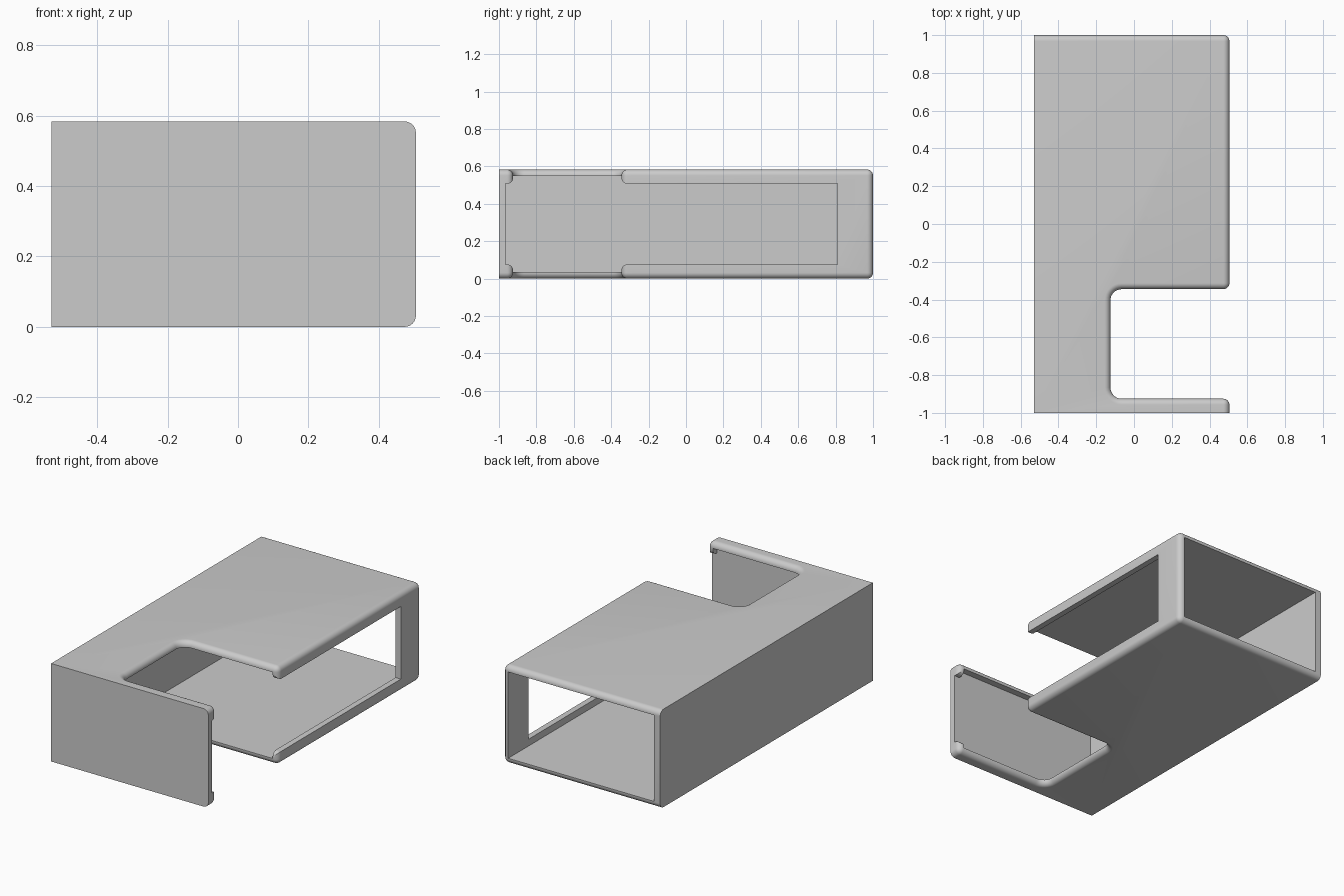
import bpy
import bmesh
from math import cos, sin, radians

cube = bpy.data.objects.get("Cube")
if cube:
    bpy.data.objects.remove(cube, do_unlink=True)

# Overall sizes
LEFT, RIGHT, FRONT, BACK, HEIGHT = -0.53, 0.505, -1.0, 1.0, 0.583
NOTCH_X, NOTCH_Y0, NOTCH_Y1 = -0.125, -0.925, -0.345
WALL, FILLET = 0.035, 0.032

grey = bpy.data.materials.new("light grey")
grey.use_nodes = True
grey.diffuse_color = (0.6, 0.6, 0.6, 1)
grey.node_tree.nodes["Principled BSDF"].inputs["Base Color"].default_value = (0.6, 0.6, 0.6, 1)


def arc(cx, cy, r, start, end, steps=8):
    angles = [radians(start + (end - start) * i / steps) for i in range(steps + 1)]
    return [(cx + r * cos(a), cy + r * sin(a)) for a in angles]


def prism(name, points, direction, bevel_rule=None):
    """Extrude a closed loop of 3D points, optionally rounding chosen edges."""
    bm = bmesh.new()
    face = bm.faces.new([bm.verts.new(p) for p in points])
    result = bmesh.ops.extrude_face_region(bm, geom=[face])
    moved = [g for g in result["geom"] if isinstance(g, bmesh.types.BMVert)]
    bmesh.ops.translate(bm, verts=moved, vec=direction)
    bmesh.ops.recalc_face_normals(bm, faces=bm.faces)
    if bevel_rule:
        edges = [e for e in bm.edges if bevel_rule(e.verts[0].co, e.verts[1].co)]
        bmesh.ops.bevel(bm, geom=edges, offset=FILLET, segments=8, profile=0.5,
                        affect='EDGES', clamp_overlap=False)
    mesh = bpy.data.meshes.new(name)
    bm.to_mesh(mesh)
    bm.free()
    mesh.materials.append(grey)
    obj = bpy.data.objects.new(name, mesh)
    bpy.context.collection.objects.link(obj)
    return obj


def cut(target, cutter):
    cutter.hide_render = True
    mod = target.modifiers.new("cut", 'BOOLEAN')
    mod.operation = 'DIFFERENCE'
    mod.solver = 'EXACT'
    mod.object = cutter
    bpy.context.view_layer.objects.active = target
    bpy.ops.object.modifier_apply(modifier=mod.name)
    bpy.data.objects.remove(cutter, do_unlink=True)


def rounded_edge(a, b):
    """Rims are rounded, except along the flat left and front sides."""
    near = lambda u, v: abs(u - v) < 1e-4
    if near(a.z, b.z):
        return not ((near(a.x, LEFT) and near(b.x, LEFT)) or
                    (near(a.y, FRONT) and near(b.y, FRONT)))
    return near(a.x, RIGHT) and not near(a.y, FRONT)


# Outer shell with the side notch
r = 0.06
outline = [(LEFT, FRONT), (RIGHT, FRONT), (RIGHT, NOTCH_Y0)]
outline += arc(NOTCH_X + r, NOTCH_Y0 + r, r, 270, 180)
outline += arc(NOTCH_X + r, NOTCH_Y1 - r, r, 180, 90)
outline += [(RIGHT, NOTCH_Y1), (RIGHT, BACK), (LEFT, BACK)]
sleeve = prism("sleeve", [(x, y, 0) for x, y in outline], (0, 0, HEIGHT), rounded_edge)

# Hollow interior, open at the back
x0, x1, z0, z1 = LEFT + 0.04, RIGHT - WALL, WALL, HEIGHT - WALL
cavity = prism("cavity_cutter",
               [(x0, FRONT + WALL, z0), (x1, FRONT + WALL, z0),
                (x1, FRONT + WALL, z1), (x0, FRONT + WALL, z1)], (0, 2.2, 0))
cut(sleeve, cavity)

# Long side window, flaring with rounded lips where it meets the notch
half, r = 0.216, 0.03
upper = [(FRONT + WALL, half)]
upper += arc(NOTCH_Y0 - r, half + r, r, 270, 360)
upper += arc(NOTCH_Y1 + r, half + r, r, 180, 270)
upper += [(0.81, half)]
loop = upper + [(y, -z) for y, z in reversed(upper)]
window = prism("window_cutter", [(0.4, y, z + HEIGHT / 2) for y, z in loop], (0.2, 0, 0))
cut(sleeve, window)

# Smooth the fillets, keep the flat faces crisp
bpy.ops.object.select_all(action='DESELECT')
sleeve.select_set(True)
bpy.context.view_layer.objects.active = sleeve
bpy.ops.object.shade_smooth_by_angle(angle=radians(30))
